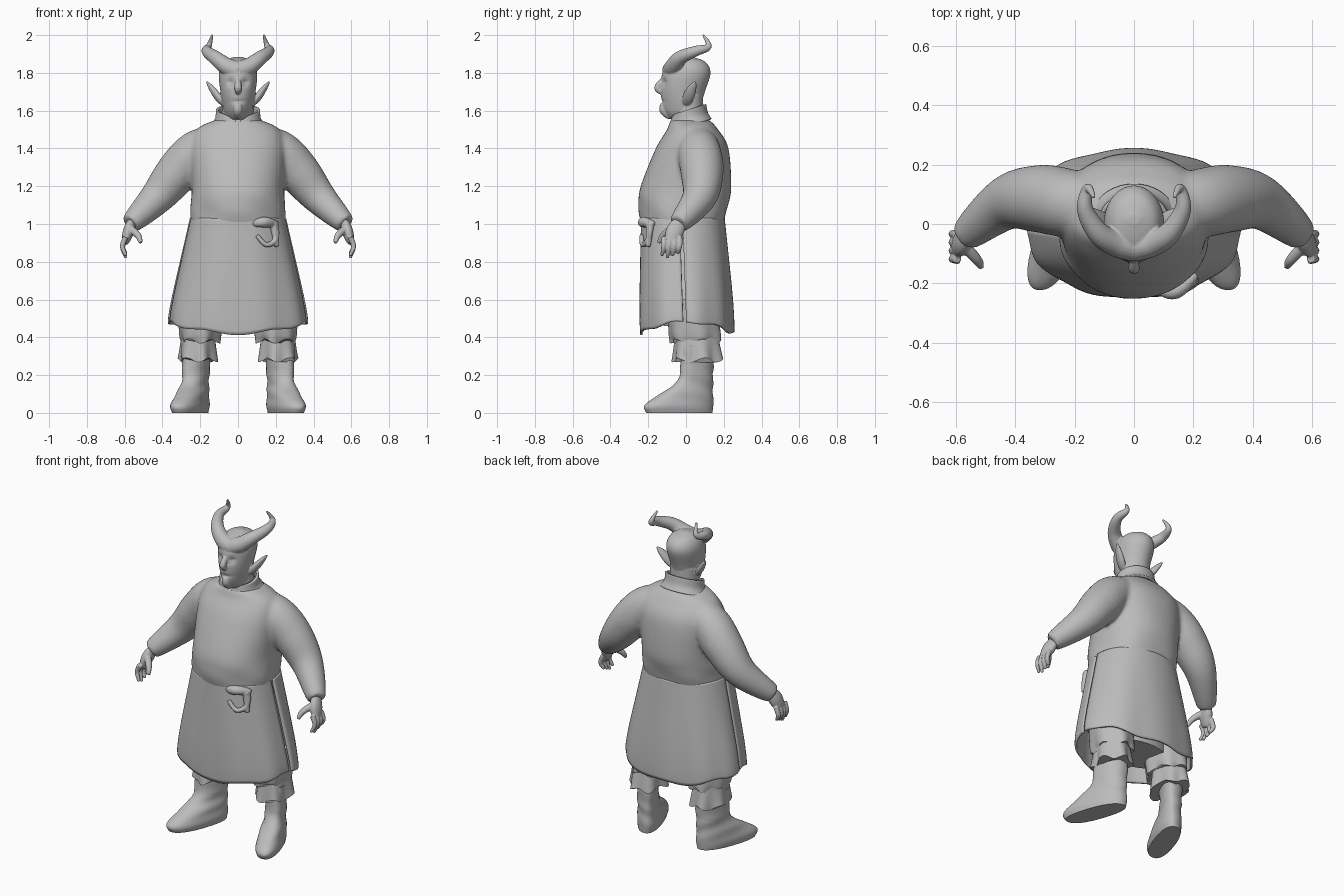
import bpy, bmesh, math
from math import sin, cos, pi, exp
from mathutils import Vector

cube = bpy.data.objects.get("Cube")
if cube:
    bpy.data.objects.remove(cube)

COLOUR = (0.5, 0.5, 0.5, 1)
grey = bpy.data.materials.new("clay grey")
grey.use_nodes = True
grey.diffuse_color = COLOUR
for node in grey.node_tree.nodes:
    if node.type == 'BSDF_PRINCIPLED':
        node.inputs["Base Color"].default_value = COLOUR


def smooth_rows(rows, steps=6):
    """Catmull-Rom spline through rows of equal length."""
    result = []
    last = len(rows) - 1
    for i in range(last):
        before, start, end, after = (rows[min(max(i + k, 0), last)] for k in (-1, 0, 1, 2))
        for step in range(steps):
            t = step / steps
            result.append([q + t / 2 * (r - p + t * (2*p - 5*q + 4*r - s + t * (3*(q - r) + s - p)))
                           for p, q, r, s in zip(before, start, end, after)])
    return result + [list(rows[last])]


def bump(value, centre, width):
    """Soft bell curve used for dents, folds and tapers."""
    return exp(-((value - centre) / width) ** 2)


def choose(parts):
    bpy.ops.object.select_all(action='DESELECT')
    for part in parts:
        part.select_set(True)
    bpy.context.view_layer.objects.active = parts[0]


def skin(name, rings, closed=True, mirror=False, thickness=0):
    """Join point rings into one smooth-shaded object."""
    bm = bmesh.new()
    loops = [[bm.verts.new(point) for point in ring] for ring in rings]
    count = len(loops[0])
    for lower, upper in zip(loops, loops[1:]):
        for j in range(count if closed else count - 1):
            k = (j + 1) % count
            bm.faces.new((lower[j], lower[k], upper[k], upper[j]))
    if closed:
        bm.faces.new(loops[0])
        bm.faces.new(loops[-1])
    bmesh.ops.recalc_face_normals(bm, faces=bm.faces)
    mesh = bpy.data.meshes.new(name)
    bm.to_mesh(mesh)
    bm.free()
    mesh.materials.append(grey)
    part = bpy.data.objects.new(name, mesh)
    bpy.context.collection.objects.link(part)
    if thickness:
        solid = part.modifiers.new("thickness", 'SOLIDIFY')
        solid.thickness, solid.offset = thickness, 0
    if mirror:
        part.modifiers.new("mirror", 'MIRROR').use_mirror_merge = False
    choose([part])
    bpy.ops.object.shade_smooth_by_angle(angle=math.radians(50))
    return part


def loft(name, rows, warp=None, centre=0, arc=None, thickness=0, power=1, count=48):
    """Stack horizontal ovals; rows hold height, half width, front y and back y."""
    rows = smooth_rows(rows)
    begin, finish = arc or (0, 2 * pi)
    rings = []
    for i, (z, half, front, back) in enumerate(rows):
        t = i / (len(rows) - 1)
        ring = []
        for j in range(count):
            angle = begin + (finish - begin) * j / (count - 1 if arc else count)
            c, s = cos(angle), sin(angle)
            x = centre + half * math.copysign(abs(c) ** power, c)
            y = (front + back + (back - front) * math.copysign(abs(s) ** power, s)) / 2
            ring.append(warp(x, y, z, angle, t) if warp else (x, y, z))
        rings.append(ring)
    return skin(name, rings, arc is None, centre > 0, thickness)


def tube(name, points, start, end, bulge=0, flat=1, mirror=True, count=20):
    """Round limb along a path; its radius runs from start to end with a bulge between."""
    path = [Vector(point) for point in smooth_rows(points)]
    last = len(path) - 1
    rings, previous, side = [], None, None
    for i, point in enumerate(path):
        t = i / last
        along = (path[min(i + 1, last)] - path[max(i - 1, 0)]).normalized()
        if previous:
            side = previous.rotation_difference(along) @ side
        else:
            side = along.orthogonal().normalized()
        previous, across = along, along.cross(side)
        radius = start + (end - start) * t + bulge * sin(pi * t)
        ring = []
        for j in range(count):
            angle = 2 * pi * j / count
            offset = (side * cos(angle) + across * sin(angle)) * radius
            offset.x *= flat
            ring.append(point + offset)
        rings.append(ring)
    return skin(name, rings, mirror=mirror)


def fuse(name, parts, voxel, softness):
    """Blend overlapping parts into one continuous surface."""
    choose(parts)
    bpy.ops.object.convert(target='MESH')
    bpy.ops.object.join()
    whole = bpy.context.view_layer.objects.active
    whole.name = name
    remesh = whole.modifiers.new("blend", 'REMESH')
    remesh.mode, remesh.voxel_size, remesh.use_smooth_shade = 'VOXEL', voxel, True
    whole.modifiers.new("soften", 'SMOOTH').iterations = softness


# Tunic body with soft folds above the belt, and sleeves with a rumpled forearm
def belly_folds(x, y, z, angle, t):
    swell = 1 + 0.02 * sin(5 * angle + 9 * z) * bump(z, 1.06, .05)
    return x * swell, y * swell, z


body = loft("body", [(.92, .24, -.21, .18), (1, .25, -.235, .2), (1.1, .25, -.25, .225),
                     (1.2, .245, -.24, .24), (1.4, .255, -.16, .225), (1.5, .22, -.1, .17),
                     (1.55, .12, -.08, .12), (1.57, .03, -.03, .04)], belly_folds, power=.9)
sleeve = tube("sleeve", [(.12, .06, 1.42), (.22, .07, 1.38), (.32, .085, 1.275),
                         (.43, .07, 1.14), (.57, -.04, 1)], .1, .052, .038, count=28)
fuse("tunic", [body, sleeve], .011, 8)


# Skirt: flared front and back panels split at the sides, over a lining
def skirt_rows(grow, length=1):
    steps = [length * i / 6 for i in range(7)]
    return [(1.03 - .55 * t, .245 + .125 * t + grow, -.232 - .015 * t - grow, .195 + .055 * t + grow)
            for t in steps]


def hem(x, y, z, angle, t):
    flutter = 1 + .015 * t * sin(9 * angle) - .03 * t ** 9
    drop = t ** 6 * (.06 * sin(angle) ** 2 + .008 * sin(7 * angle))
    return x * flutter, y * flutter, z - drop


loft("skirt_front", skirt_rows(0), hem, arc=(pi + .05, 2 * pi - .05), thickness=.012, power=.9)
loft("skirt_back", skirt_rows(.004), hem, arc=(0, pi), thickness=.012, power=.9)
loft("skirt_lining", skirt_rows(-.04, .8))

# Belt knot with a hanging loop and a loose end
knot = tube("knot", [(.08, -.22, 1), (.14, -.225, 1.01), (.21, -.17, 1)], .012, .012, .016, mirror=False)
ring = tube("loop", [(.1, -.23, 1), (.19, -.19, 1), (.2, -.2, .92), (.15, -.23, .89), (.1, -.235, .94)],
            .018, .012, mirror=False)
end = tube("end", [(.19, -.19, 1), (.205, -.2, .88)], .024, .012, mirror=False)
fuse("belt_knot", [knot, ring, end], .005, 4)

# Collar, open at the throat and higher behind
loft("collar", [(1.51, .14, -.1, .13), (1.55, .115, -.085, .11), (1.6, .11, -.075, .1)],
     lambda x, y, z, angle, t: (x, y, z + y / 3 - bump(angle % (2 * pi), 1.5 * pi, .4) * t / 30),
     arc=(.1 - pi / 2, 1.5 * pi - .1), thickness=.014)


# Head with eye sockets, a mouth line and a narrow chin
def face(x, y, z, angle, t):
    front = max(0, -sin(angle))
    x *= 1 - front * bump(z, 1.6, .07) / 4
    socket = bump(abs(x), .04, .02) * bump(z, 1.75, .02)
    mouth = bump(x, 0, .04) * bump(z, 1.65, .01)
    return x, y + front * (socket + mouth / 2) / 60, z


neck = loft("neck", [(z, .085, -.06, .09) for z in (1.48, 1.68)])
skull = loft("skull", [(1.54, .05, -.06, .05), (1.6, .075, -.12, .07), (1.7, .093, -.133, .1),
                       (1.8, .101, -.125, .13), (1.86, .075, -.08, .1), (1.885, .02, 0, .03)], face)
nose = tube("nose", [(0, -.115, 1.77), (0, -.15, 1.72), (0, -.115, 1.69)], .012, .01, .008, mirror=False)
beard = tube("beard", [(0, -.118, 1.64), (0, -.115, 1.6), (0, -.08, 1.56)], .015, .01, .012, mirror=False)

# Pointed ears
ear = tube("ear", [(.08, 0, 1.64), (.12, .02, 1.69), (.168, .05, 1.755)], .02, .004, .018, flat=.45)

# Horns meeting on the brow, sweeping out, back and up
horn = tube("horn", [(0, -.075, 1.81), (.06, -.065, 1.835), (.12, -.03, 1.88), (.165, .05, 1.915),
                     (.155, .12, 1.94), (.135, .09, 2.003)], .053, .005, .004)
fuse("horned_head", [skull, neck, nose, beard, ear, horn], .004, 5)

# Hands: palm, four fingers hanging in a row, and a thumb
hand = [tube("palm", [(.56, -.03, 1.01), (.58, -.06, .96), (.6, -.08, .9)], .032, .026, .018, flat=.6)]
for i in range(4):
    y = -.118 + i * .028
    tip = .82 + abs(i - 1) * .012
    hand.append(tube("finger", [(.595, y, .93), (.612, y, .88), (.592, y - .01, tip)],
                     .015, .008, .002, count=12))
hand.append(tube("thumb", [(.575, -.07, .98), (.53, -.12, .94), (.515, -.145, .9)], .02, .009, .003))
fuse("hands", hand, .004, 4)


# Trouser legs, each with a ragged flared lower tier
def ragged(x, y, z, angle, t):
    wave = (1 - t) * sin(6 * angle) / 90
    return x + wave * cos(angle), y + wave * sin(angle), z + (1 - t) ** 3 * sin(5 * angle) / 80


loft("trouser_cuff", [(.28, .1, -.07, .19), (.43, .085, -.055, .165)], ragged, centre=.212)
loft("trouser_leg", [(.38, .1, -.08, .18), (.43, .11, -.09, .18), (.6, .12, -.1, .16)],
     ragged, centre=.2)
loft("seat", [(z, .2, -.12, .15) for z in (.46, .6)])


# Boots with the toes turned out
def turn_out(x, y, z, angle, t):
    wrinkle = t * sin(70 * z + 2 * angle) / 250
    return x - (y - .05) / 3 + wrinkle * cos(angle), y + wrinkle * sin(angle), max(z, 0)


loft("boot", [(0, .07, -.21, .14), (.04, .078, -.22, .145), (.1, .07, -.14, .143),
              (.18, .062, -.04, .143), (.36, .072, -.03, .15)], turn_out, centre=.225, power=.85)
